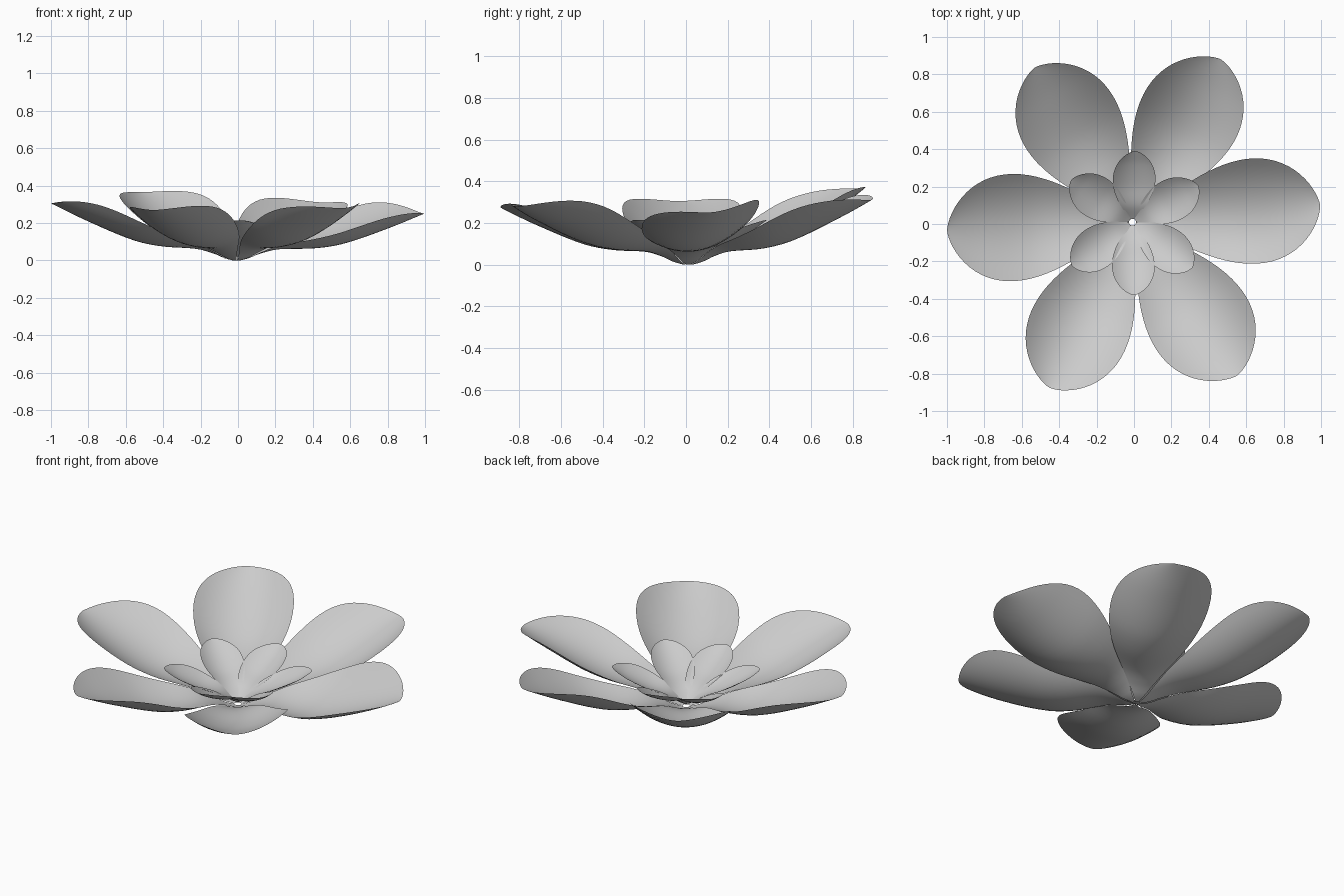
import bpy, bmesh, math

if "Cube" in bpy.data.objects:
    bpy.data.objects.remove(bpy.data.objects["Cube"])

# One pale grey for the whole flower
grey = bpy.data.materials.new("pale_grey")
grey.diffuse_color = (0.6, 0.6, 0.6, 1)
grey.use_nodes = True
grey.node_tree.nodes["Principled BSDF"].inputs["Base Color"].default_value = grey.diffuse_color
HUB = (-0.008, 0.01)  # slightly off-centre point where the petals meet


def smooth(points, u):
    """Smooth curve through (u, value) points."""
    n = len(points)

    def slope(i):
        a, b = points[max(i - 1, 0)], points[min(i + 1, n - 1)]
        return (b[1] - a[1]) / (b[0] - a[0])
    i = max(k for k in range(n - 1) if points[k][0] <= u or k == 0)
    (x0, y0), (x1, y1) = points[i], points[i + 1]
    h = x1 - x0
    t = (u - x0) / h
    return (y0 * (1 + 2 * t) * (1 - t) ** 2 + slope(i) * h * t * (1 - t) ** 2
            + y1 * t * t * (3 - 2 * t) + slope(i + 1) * h * t * t * (t - 1))


def petal(name, angle, length, half_width, midrib, lift, cup, tilt, taper, blunt):
    """Thin cupped sheet running outward from the centre."""
    rows, cols, base = 36, 16, 0.018
    top = taper / (taper + blunt)
    peak = top ** taper * (1 - top) ** blunt
    ca, sa = math.cos(math.radians(angle)), math.sin(math.radians(angle))
    bm = bmesh.new()
    grid = []
    for i in range(rows + 1):
        u = 0.5 - 0.5 * math.cos(math.pi * i / rows)
        shape = u ** taper * max(1 - u, 0) ** blunt / peak
        w = half_width * shape + 0.010 * (1 - u)
        r = base + (length - base) * u
        row = []
        for j in range(cols + 1):
            s = 2 * j / cols - 1
            z = smooth(midrib, u) + lift * u * u + cup * shape ** 1.6 * s * s + tilt * w * s * shape
            row.append(bm.verts.new((r * ca - w * s * sa + HUB[0] * (1 - u),
                                     r * sa + w * s * ca + HUB[1] * (1 - u), max(z, 0))))
        grid.append(row)
    for a, b in zip(grid, grid[1:]):
        for j in range(cols):
            bm.faces.new((a[j], b[j], b[j + 1], a[j + 1]))
    bmesh.ops.remove_doubles(bm, verts=bm.verts, dist=0.00005)
    mesh = bpy.data.meshes.new(name)
    bm.to_mesh(mesh)
    bm.free()
    mesh.materials.append(grey)
    for f in mesh.polygons:
        f.use_smooth = True
    bpy.context.collection.objects.link(bpy.data.objects.new(name, mesh))


# Outer ring: angle, length, half width, tip lift, sideways tilt
outer_midrib = [(0, 0), (0.05, 0.013), (0.1, 0.034), (0.2, 0.06), (0.4, 0.07),
                (0.55, 0.097), (0.8, 0.185), (1, 0.265)]
outer = [(5.8, 1.0, 0.278, -0.015, 0.17), (62.3, 0.995, 0.27, 0.045, 0.1),
         (122.3, 0.99, 0.268, 0.1, -0.06), (182, 1.0, 0.283, 0.04, 0),
         (242.7, 0.985, 0.268, 0.005, 0.02), (304.2, 0.98, 0.275, 0.015, 0.06)]
for n, (angle, length, width, lift, tilt) in enumerate(outer, 1):
    petal(f"outer_petal_{n}", angle, length, width, outer_midrib, lift, 0.117, tilt, 1.2, 0.65)

# Inner ring: angle, length
inner_midrib = [(0, 0.02), (0.2, 0.07), (0.5, 0.11), (0.8, 0.165), (1, 0.215)]
inner = [(31, 0.40), (89, 0.39), (145, 0.41), (214, 0.40), (270, 0.38), (323, 0.39)]
for n, (angle, length) in enumerate(inner, 1):
    petal(f"inner_petal_{n}", angle, length, 0.11, inner_midrib, 0, 0.04, 0, 0.95, 0.65)
